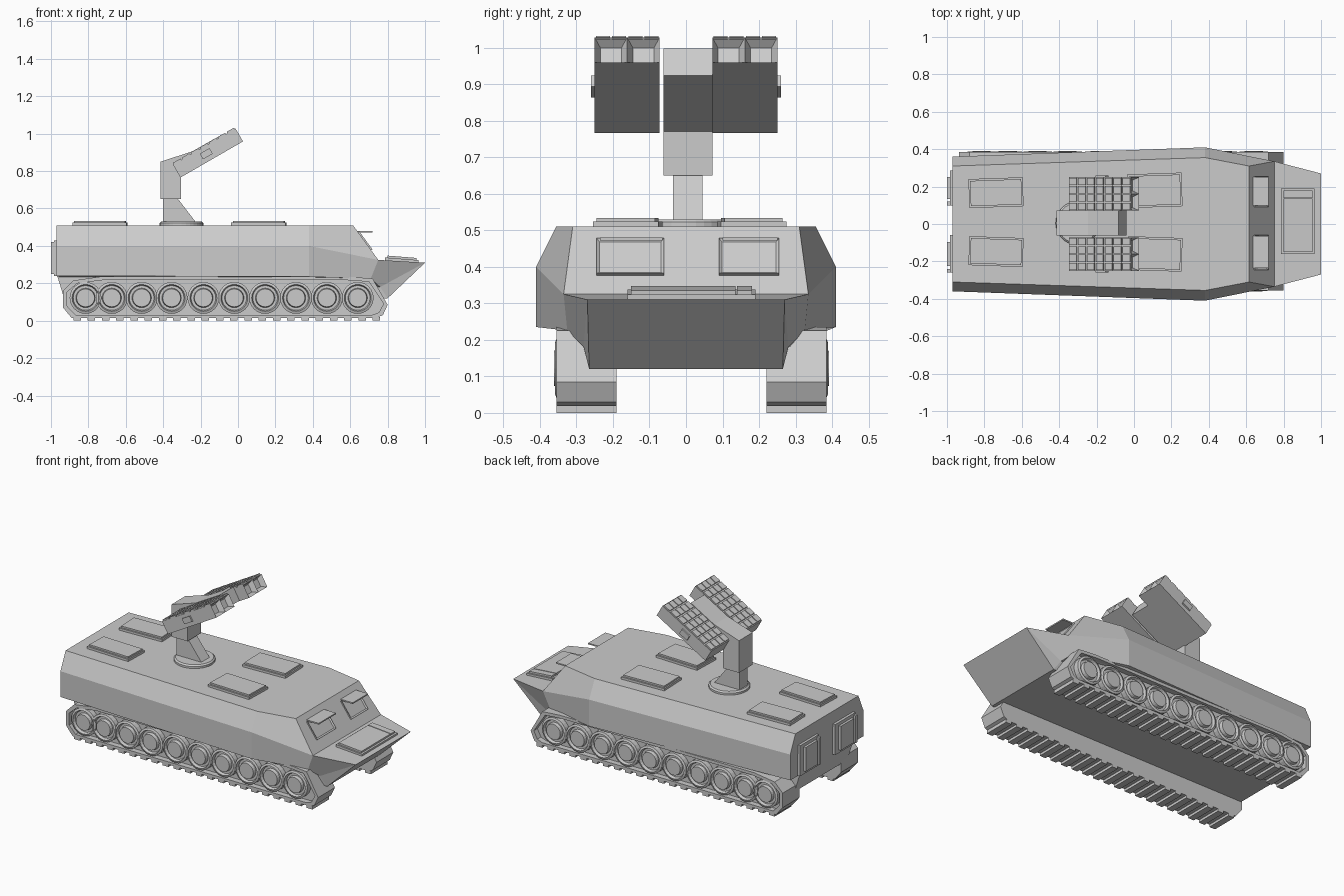
import bpy, bmesh, math
from mathutils import Matrix, Vector

if "Cube" in bpy.data.objects:
    bpy.data.objects.remove(bpy.data.objects["Cube"])

grey = bpy.data.materials.new("light grey")
grey.diffuse_color = (0.6, 0.6, 0.6, 1)
grey.use_nodes = True
grey.node_tree.nodes["Principled BSDF"].inputs["Base Color"].default_value = grey.diffuse_color


def finish(bm, name):
    bmesh.ops.recalc_face_normals(bm, faces=bm.faces)
    me = bpy.data.meshes.new(name)
    bm.to_mesh(me)
    bm.free()
    me.materials.append(grey)
    ob = bpy.data.objects.new(name, me)
    bpy.context.collection.objects.link(ob)
    return ob


def add_box(bm, lo, hi, mat=Matrix.Identity(4)):
    lo, hi = Vector(lo), Vector(hi)
    m = mat @ Matrix.Translation((lo + hi) / 2) @ Matrix.Diagonal((*(hi - lo), 1))
    return bmesh.ops.create_cube(bm, size=1, matrix=m)["verts"]


def add_prism(bm, pts, y0, y1):
    """Extrude an x-z outline from y0 to y1."""
    a = [bm.verts.new((x, y0, z)) for x, z in pts]
    b = [bm.verts.new((x, y1, z)) for x, z in pts]
    bm.faces.new(a)
    bm.faces.new(b)
    for i in range(len(pts)):
        j = (i + 1) % len(pts)
        bm.faces.new((a[i], a[j], b[j], b[i]))


def add_lathe(bm, prof, n, mat):
    """Revolve (radius, height) points about local z and cap both ends."""
    rings = [[bm.verts.new(mat @ Vector((r * math.cos(k * math.tau / n), r * math.sin(k * math.tau / n), h)))
              for k in range(n)] for r, h in prof]
    for a, b in zip(rings, rings[1:]):
        for k in range(n):
            bm.faces.new((a[k], a[(k + 1) % n], b[(k + 1) % n], b[k]))
    bm.faces.new(rings[0])
    bm.faces.new(rings[-1])


def recess(bm, verts, direction, width, depth):
    """Inset the box face that looks along a direction."""
    faces = {f for v in verts for f in v.link_faces}
    bm.normal_update()
    f = max(faces, key=lambda q: q.normal.dot(direction))
    bmesh.ops.inset_region(bm, faces=[f], thickness=width, depth=depth)


# Hull: half sections lofted from the rear to the cab, then the nose
bm = bmesh.new()
sections = [
    [(-.97, .31, .51), (-.97, .36, .40), (-.97, .36, .24), (-.965, .26, .235), (-.93, .26, .12)],
    [(.38, .355, .51), (.38, .41, .40), (.38, .41, .235), (.38, .27, .23), (.38, .27, .12)],
    [(.615, .31, .51), (.75, .335, .325), (.71, .325, .225), (.76, .28, .18), (.80, .265, .12)],
]
rings = []
for s in sections:
    right = [bm.verts.new(p) for p in s]
    left = [bm.verts.new((x, -y, z)) for x, y, z in reversed(s)]
    rings.append(right + left)
for a, b in zip(rings, rings[1:]):
    for i in range(10):
        j = (i + 1) % 10
        bm.faces.new((a[i], a[j], b[j], b[i]))
bm.faces.new(rings[0])
c = rings[2]
tip_r, tip_l = bm.verts.new((1, .27, .31)), bm.verts.new((1, -.27, .31))
for f in ((c[0], c[1], c[8], c[9]), (c[1], tip_r, tip_l, c[8]), (tip_r, c[4], c[5], tip_l),
          (c[1], c[2], c[3], tip_r), (c[3], c[4], tip_r), (c[8], c[7], c[6], tip_l), (c[6], c[5], tip_l)):
    bm.faces.new(f)
finish(bm, "hull")

# Roof hatches: plate with a thinner raised lid
bm = bmesh.new()
for x0, x1, w in ((-.88, -.59, .155), (-.03, .26, .18)):
    for s in (-1, 1):
        m = Matrix.Translation((x0, .01 + s * .075, .5)) @ Matrix.Rotation(s * .035, 4, 'Z')
        ys = sorted((0, s * w))
        add_box(bm, (0, ys[0], 0), (x1 - x0, ys[1], .024), m)
        add_box(bm, (.008, ys[0] + .01, .02), (x1 - x0 - .008, ys[1] - .01, .034), m)
finish(bm, "roof_hatches")

# Windscreen panes lying on the sloped cab front, with visors above
slope = math.atan2(.185, .135)
bm, vis = bmesh.new(), bmesh.new()
for y0, y1 in ((-.245, -.06), (.09, .255)):
    m = Matrix.Translation((.615, 0, .51)) @ Matrix.Rotation(slope, 4, 'Y')
    v = add_box(bm, (.045, y0, -.01), (.165, y1, .008), m)
    recess(bm, v, Vector((.8, 0, .6)), .012, -.006)
    add_box(vis, (.63, y0 + .01, .472), (.72, y1 - .005, .48))
finish(bm, "windscreen_panes")
finish(vis, "window_visors")

# Nose hatch and its lid
bm = bmesh.new()
m = Matrix.Translation((.785, .015, .322)) @ Matrix.Rotation(.08, 4, 'Y')
add_box(bm, (0, -.175, -.01), (.18, .175, .016), m)
add_box(bm, (.012, -.165, .01), (.168, .12, .027), m)
add_box(bm, (.012, .125, .01), (.168, .165, .027), m)
finish(bm, "nose_hatch")

# Rear doors
bm = bmesh.new()
for y0, y1 in ((-.26, -.06), (.10, .285)):
    v = add_box(bm, (-.985, y0, .24), (-.95, y1, .43))
    add_box(bm, (-1, y0 + .035, .26), (-.975, y1 - .035, .41))
    add_box(bm, (-1, y0, .25), (-.975, y0 + .02, .42))
finish(bm, "rear_doors")

# Launcher base, pedestal and arm
bm = bmesh.new()
add_lathe(bm, [(.117, .50), (.117, .522), (.108, .53)], 32, Matrix.Translation((-.302, .005, 0)))
finish(bm, "launcher_base")
bm = bmesh.new()
add_prism(bm, [(-.40, .52), (-.22, .52), (-.32, .65), (-.40, .65)], -.035, .045)
finish(bm, "launcher_pedestal")
bm = bmesh.new()
add_prism(bm, [(-.415, .65), (-.305, .65), (-.305, .77), (-.04, .923), (-.083, .997), (-.245, .905), (-.415, .85)],
          -.062, .072)
finish(bm, "launcher_arm")

# Missile pods: two tubes each, tilted upwards, with block grid on top
tilt = Matrix.Translation((-.1625, 0, .90)) @ Matrix.Rotation(math.radians(-30), 4, 'Y')
forward = Vector((.866, 0, .5))
L, T = .193, .044
for name, y0 in (("left_pod", .072), ("right_pod", -.25)):
    bm = bmesh.new()
    for c in range(2):
        a = y0 + c * .089
        v = add_box(bm, (-L, a, -T), (L, a + .089, T - .008), tilt)
        recess(bm, v, forward, .022, -.03)
    for r in range(7):
        for c in range(4):
            x, y = -L + r * 2 * L / 7, y0 + c * .0445
            add_box(bm, (x + .005, y + .003, T - .012), (x + 2 * L / 7 - .005, y + .0415, T), tilt)
    # Small plate on the outer side
    ys = (y0 + .17, y0 + .188) if y0 > 0 else (y0 - .01, y0 + .01)
    add_box(bm, (-.04, ys[0], -.02), (.02, ys[1], .015), tilt)
    finish(bm, name)

# Tracks, tread pads and road wheels
outline = [(-.89, .015), (-.935, .07), (-.935, .16), (-.88, .215), (-.74, .235), (.60, .235),
           (.72, .225), (.80, .085), (.775, .03), (.74, .015)]
ctr = Vector((-.07, .12))
inner = []
for x, z in outline:
    inner.append((ctr.x + (x - ctr.x) * .975, ctr.y + (z - ctr.y) * .84))
wheel_x = (-.815, -.675, -.515, -.355, -.185, -.02, .145, .31, .475, .64)
for side, s in (("left", 1), ("right", -1)):
    y_in, y_out = sorted((.015 + s * .205, .015 + s * .37), key=abs)
    bm = bmesh.new()
    # Band: outer and inner loops joined on both edges
    loops = [[bm.verts.new((x, y, z)) for x, z in pts] for pts, y in
             ((outline, y_in), (outline, y_out), (inner, y_out), (inner, y_in))]
    for k in range(4):
        a, b = loops[k], loops[(k + 1) % 4]
        for i in range(len(a)):
            j = (i + 1) % len(a)
            bm.faces.new((a[i], a[j], b[j], b[i]))
    finish(bm, side + "_track_band")
    # Core behind the wheels
    bm = bmesh.new()
    add_prism(bm, inner, y_in, y_out - s * .035)
    finish(bm, side + "_track_core")
    bm = bmesh.new()
    lo, hi = sorted((y_in, y_out))
    for i in range(22):
        x = -.86 + i * .0762
        add_box(bm, (x - .02, lo, 0), (x + .02, hi, .02))
    finish(bm, side + "_track_pads")
    bm = bmesh.new()
    for x in wheel_x:
        m = Matrix.Translation((x, y_out, .122)) @ Matrix.Rotation(-s * math.pi / 2, 4, 'X')
        add_lathe(bm, [(.085, -.05), (.085, -.002), (.072, .003), (.066, -.014), (.052, -.014), (.048, .006)], 24, m)
    finish(bm, side + "_road_wheels")
